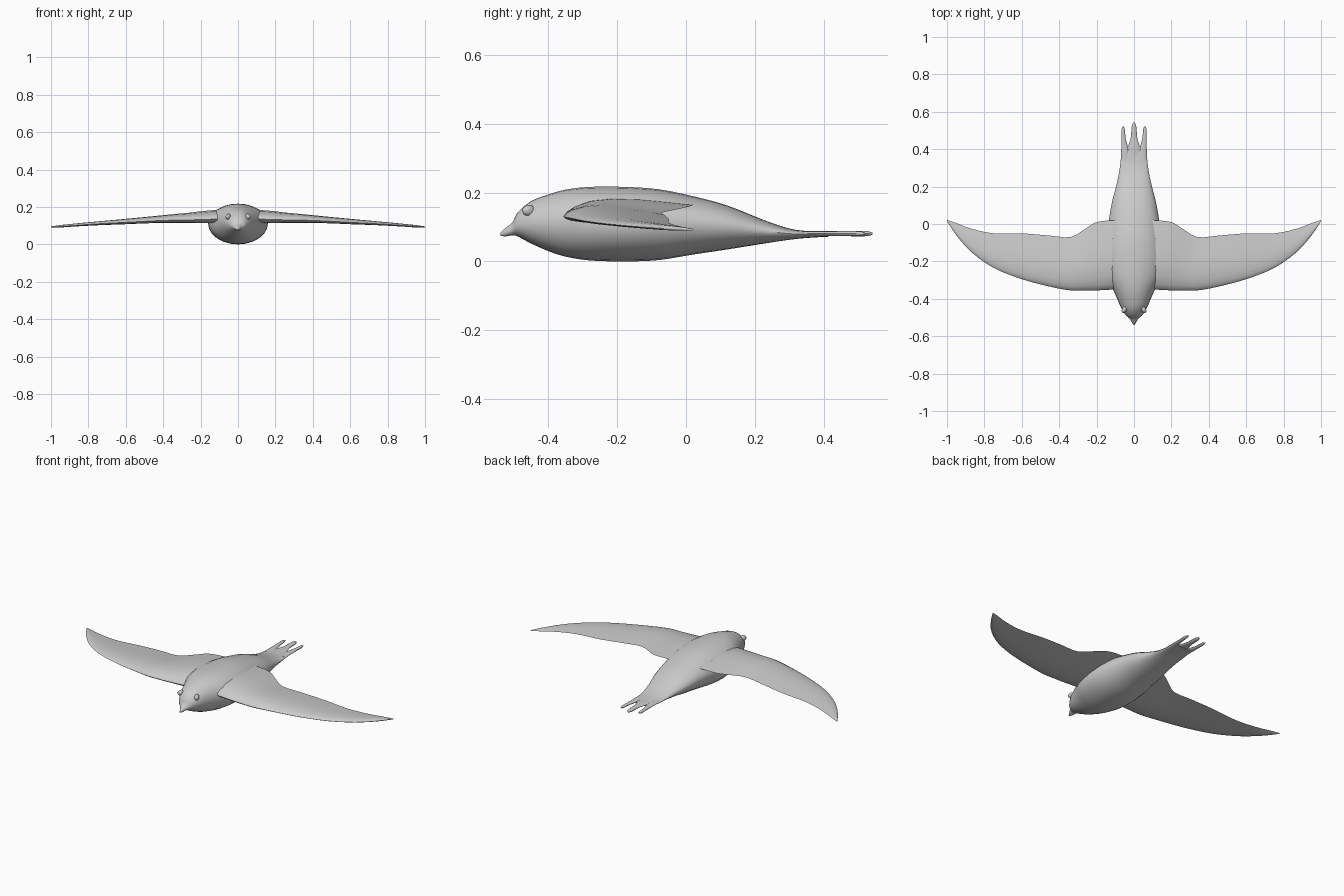
import bpy, bmesh
from math import sin, cos, pi

if "Cube" in bpy.data.objects:
    bpy.data.objects.remove(bpy.data.objects["Cube"])


def refine(rows, n):
    """Catmull-Rom interpolation between station rows."""
    out = []
    for i in range(len(rows) - 1):
        a, b, c, d = (rows[max(0, min(len(rows) - 1, i + k))] for k in (-1, 0, 1, 2))
        for s in range(n):
            t = s / n
            out.append([0.5 * (2 * q + (r - p) * t + (2 * p - 5 * q + 4 * r - w) * t * t
                               + (3 * q - p - 3 * r + w) * t ** 3)
                        for p, q, r, w in zip(a, b, c, d)])
    return out + [list(rows[-1])]


def loft(name, rings, cap_start=True, mirror=False):
    bm = bmesh.new()
    vs = [[bm.verts.new(p) for p in ring] for ring in rings]
    n = len(vs[0])
    for a, b in zip(vs, vs[1:]):
        for i in range(n):
            j = (i + 1) % n
            bm.faces.new((a[i], a[j], b[j], b[i]))
    if cap_start:
        bm.faces.new(vs[0])
    bm.faces.new(vs[-1])
    bmesh.ops.recalc_face_normals(bm, faces=bm.faces)
    me = bpy.data.meshes.new(name)
    bm.to_mesh(me)
    bm.free()
    ob = bpy.data.objects.new(name, me)
    bpy.context.collection.objects.link(ob)
    if mirror:
        ob.modifiers.new("mirror", 'MIRROR')
    smooth(ob)
    return ob


def smooth(ob):
    bpy.ops.object.select_all(action='DESELECT')
    ob.select_set(True)
    bpy.context.view_layer.objects.active = ob
    bpy.ops.object.shade_smooth_by_angle(angle=0.7)


def oval(x, y, w, top, mid, bottom, n=24):
    ring = []
    for i in range(n):
        s, c = sin(2 * pi * i / n), cos(2 * pi * i / n)
        ring.append((x + w * c, y, mid + s * ((top - mid) if s > 0 else (mid - bottom))))
    return ring


# Body, from the hooked beak to the flat tail: y, half width, top, mid, bottom
body = [
    (-.54, .003, .083, .079, .075),
    (-.525, .012, .098, .085, .073),
    (-.505, .024, .113, .093, .076),
    (-.49, .042, .142, .105, .073),
    (-.45, .068, .176, .112, .052),
    (-.40, .090, .195, .114, .030),
    (-.35, .112, .209, .114, .014),
    (-.28, .145, .217, .113, .003),
    (-.18, .160, .217, .112, .000),
    (-.08, .152, .210, .112, .004),
    (.02, .135, .190, .111, .020),
    (.12, .117, .163, .104, .035),
    (.22, .091, .123, .090, .051),
    (.30, .076, .096, .081, .063),
    (.36, .069, .088, .079, .069),
    (.415, .060, .085, .078, .072),
]
loft("body", [oval(0, *r) for r in refine(body, 3)])

# Wings: x, leading y, trailing y, leading z, trailing z, upper and lower bulge
wing = [
    (0, -.34, .02, .135, .165, .035, .03),
    (.11, -.35, .02, .135, .165, .038, .03),
    (.20, -.355, .01, .133, .160, .034, .026),
    (.26, -.355, -.025, .131, .152, .031, .023),
    (.34, -.355, -.07, .130, .142, .028, .02),
    (.45, -.335, -.062, .126, .135, .022, .015),
    (.60, -.295, -.05, .118, .123, .017, .012),
    (.75, -.235, -.05, .110, .113, .012, .009),
    (.87, -.15, -.025, .102, .104, .009, .007),
    (.95, -.06, .005, .096, .097, .007, .006),
    (1.0, .015, .022, .093, .093, .003, .003),
]
chord = [0, .02, .08, .2, .38, .58, .8, 1]


def airfoil(x, y0, y1, z0, z1, up, low):
    def at(u, bulge):
        return (x, y0 + (y1 - y0) * u, z0 + (z1 - z0) * u + bulge * sin(pi * u ** .6))
    return [at(u, up) for u in chord] + [at(u, -low) for u in chord[-2:0:-1]]


loft("wings", [airfoil(*r) for r in refine(wing, 3)], cap_start=False, mirror=True)


# Tail feathers with rounded ends: x, y, half width, thickness
def feather(name, rows, mirror=False):
    loft(name, [oval(x, y, w, .081 + t, .081, .081 - t, 12)
                for x, y, w, t in refine(rows, 2)], mirror=mirror)


feather("middle_tail_feather", [(0, .34, .03, .007), (0, .41, .032, .007), (0, .45, .019, .007),
                                (0, .50, .014, .008), (0, .53, .011, .007), (0, .543, .003, .002)])
feather("side_tail_feathers", [(.045, .34, .024, .007), (.05, .41, .018, .007), (.055, .45, .012, .007),
                               (.058, .49, .01, .007), (.058, .51, .008, .006), (.058, .522, .003, .002)],
        mirror=True)

# Eyes
for name, side in (("left_eye", 1), ("right_eye", -1)):
    bpy.ops.mesh.primitive_uv_sphere_add(segments=16, ring_count=10, radius=1,
                                         location=(side * .051, -.457, .148))
    eye = bpy.context.object
    eye.name = name
    eye.scale = (.013, .021, .016)
    eye.rotation_euler = (0, 0, side * .5)
    smooth(eye)
